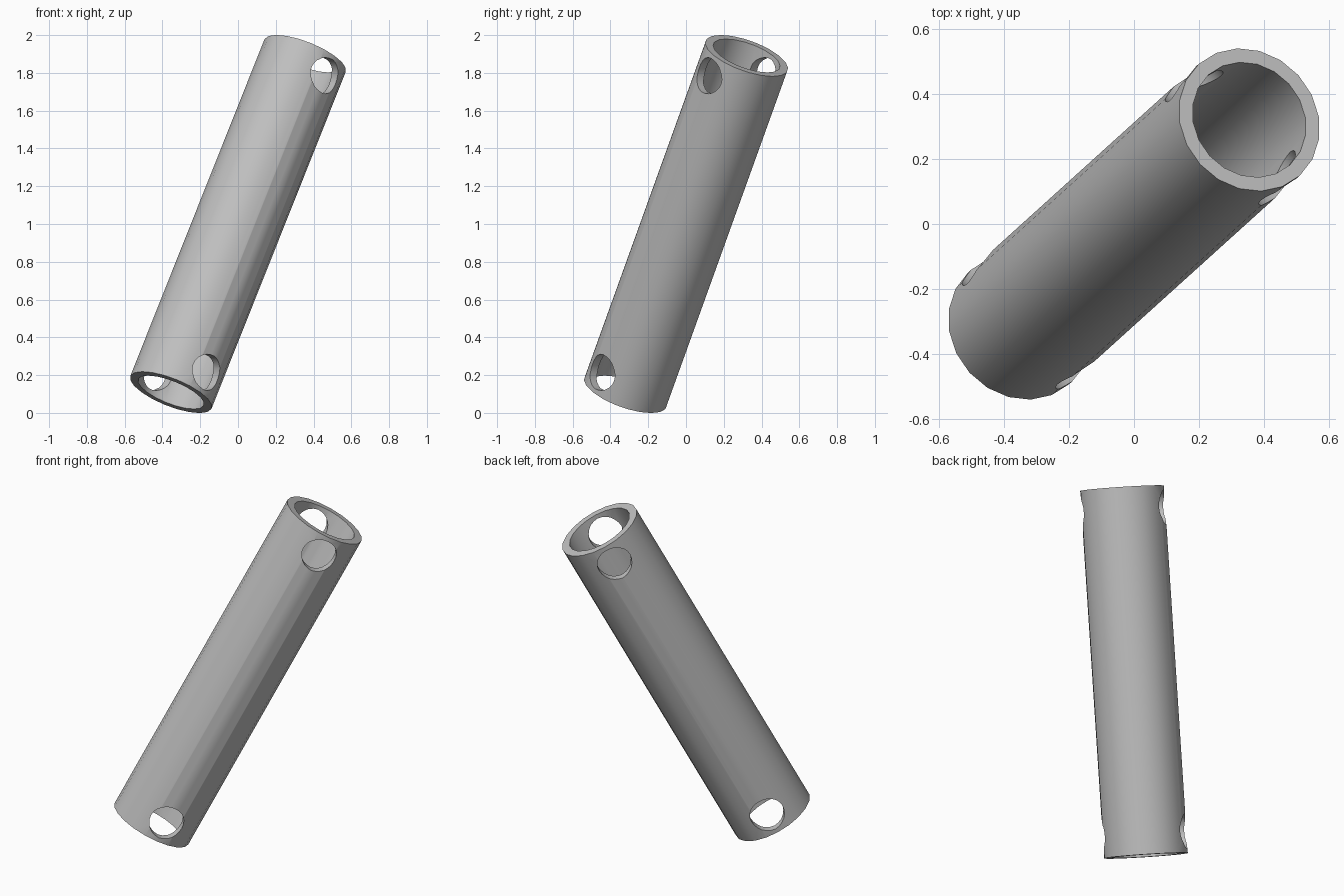
import bpy
import bmesh
import math
from mathutils import Matrix, Vector

cube = bpy.data.objects.get("Cube")
if cube:
    bpy.data.objects.remove(cube, do_unlink=True)

SIDES = 20
OUTER, INNER, HOLE = 0.232, 0.187, 0.096
TOP = Vector((0.355, 0.321, 0.891))   # upper end, relative to the middle
HOLE_INSET = 0.12                     # hole centre to tube end

# Local frame: z along the tube, x level and along the cross holes
axis = TOP.normalized()
cross = Vector((axis.y, -axis.x, 0)).normalized()
side = axis.cross(cross)
frame = Matrix((cross, side, axis)).transposed().to_4x4()
placement = Matrix.Translation((0, 0, 1)) @ frame
half = TOP.length

grey = bpy.data.materials.new("plain grey")
grey.use_nodes = True
colour = (0.52, 0.52, 0.52, 1)
grey.diffuse_color = colour
grey.node_tree.nodes["Principled BSDF"].inputs["Base Color"].default_value = colour


def make_object(name, bm):
    bmesh.ops.recalc_face_normals(bm, faces=bm.faces)
    mesh = bpy.data.meshes.new(name)
    bm.to_mesh(mesh)
    bm.free()
    mesh.materials.append(grey)
    obj = bpy.data.objects.new(name, mesh)
    bpy.context.collection.objects.link(obj)
    obj.matrix_world = placement
    return obj


def ring(bm, radius, z):
    return [bm.verts.new((radius * math.cos(math.tau * i / SIDES),
                          radius * math.sin(math.tau * i / SIDES), z))
            for i in range(SIDES)]


# Hollow tube: four rings joined in a closed loop
bm = bmesh.new()
rings = [ring(bm, r, z) for r, z in
         ((OUTER, -half), (OUTER, half), (INNER, half), (INNER, -half))]
for k, a in enumerate(rings):
    b = rings[(k + 1) % len(rings)]
    for i in range(SIDES):
        j = (i + 1) % SIDES
        bm.faces.new((a[i], a[j], b[j], b[i]))
tube = make_object("tube", bm)

# Round cross holes through both walls near each end
for sign in (-1, 1):
    bm = bmesh.new()
    spot = (Matrix.Translation((0, 0, sign * (half - HOLE_INSET)))
            @ Matrix.Rotation(math.pi / 2, 4, 'Y'))
    bmesh.ops.create_cone(bm, cap_ends=True, segments=24, radius1=HOLE,
                          radius2=HOLE, depth=OUTER * 3, matrix=spot)
    cutter = make_object("hole_cutter", bm)
    cutter.hide_render = True
    cut = tube.modifiers.new("cross hole", 'BOOLEAN')
    cut.operation = 'DIFFERENCE'
    cut.solver = 'EXACT'
    cut.object = cutter
    bpy.context.view_layer.objects.active = tube
    bpy.ops.object.modifier_apply(modifier=cut.name)
    bpy.data.objects.remove(cutter, do_unlink=True)

# Smooth walls with crisp rims
bpy.ops.object.select_all(action='DESELECT')
tube.select_set(True)
bpy.context.view_layer.objects.active = tube
bpy.ops.object.shade_smooth_by_angle(angle=math.radians(35))
